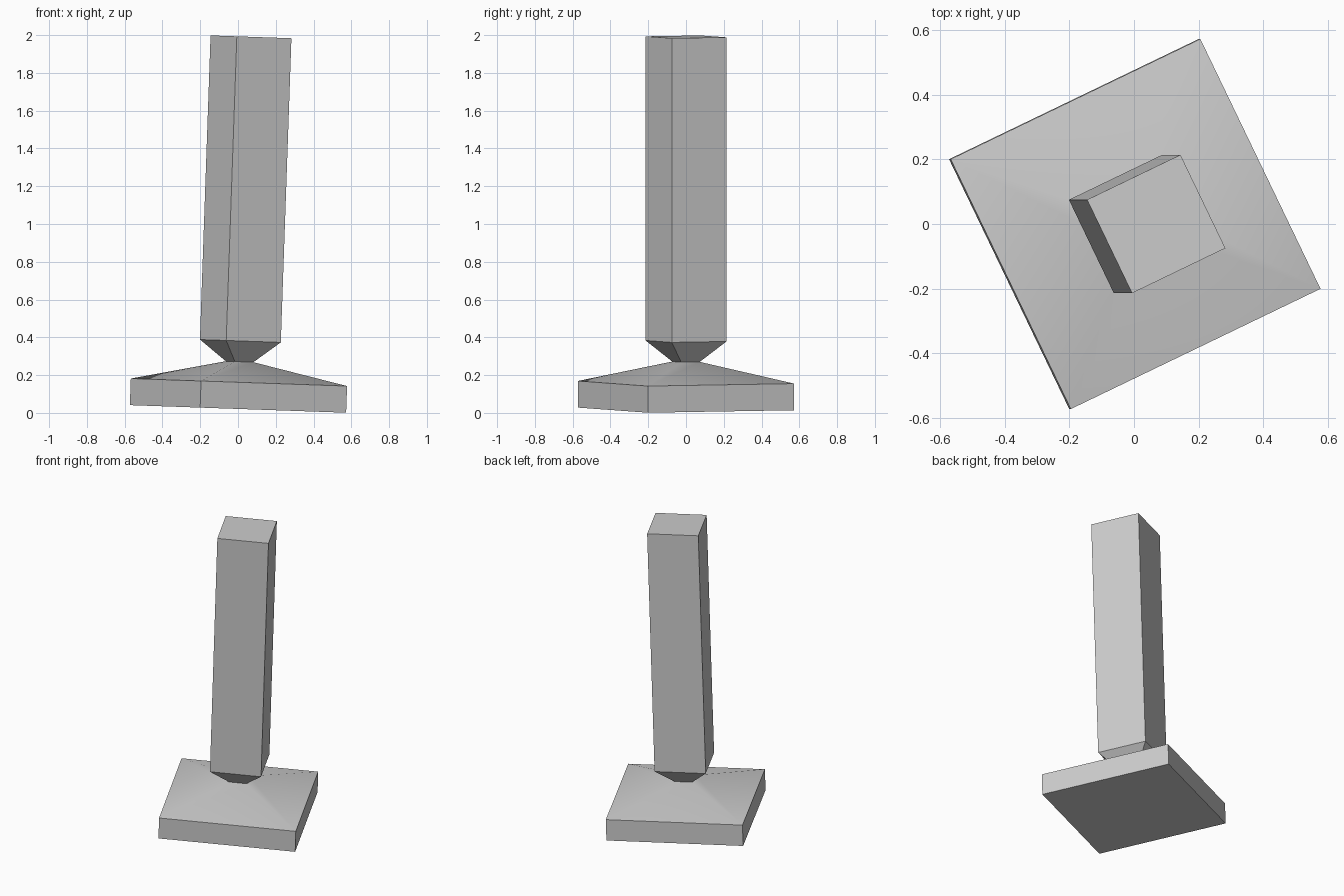
import bpy, bmesh, math
from mathutils import Matrix

cube = bpy.data.objects.get("Cube")
if cube:
    bpy.data.objects.remove(cube, do_unlink=True)

grey = bpy.data.materials.new("plain_grey")
grey.use_nodes = True
colour = (0.6, 0.6, 0.6, 1.0)
grey.diffuse_color = colour
grey.node_tree.nodes["Principled BSDF"].inputs["Base Color"].default_value = colour

# The whole post leans slightly towards +x and is turned about its axis
pose = (Matrix.Translation((0, 0, 0.021))
        @ Matrix.Rotation(math.radians(2.0), 4, 'Y')
        @ Matrix.Rotation(math.radians(-19.3), 4, 'Z'))


def square_loft(name, sections):
    """Skin square rings given as (corner radius, height), capped at both ends."""
    bm = bmesh.new()
    rings = []
    for radius, height in sections:
        rings.append([bm.verts.new((radius * math.cos(i * math.pi / 2),
                                    radius * math.sin(i * math.pi / 2), height))
                      for i in range(4)])
    for low, high in zip(rings, rings[1:]):
        for i in range(4):
            j = (i + 1) % 4
            bm.faces.new((low[i], low[j], high[j], high[i]))
    bm.faces.new(rings[0][::-1])
    bm.faces.new(rings[-1])
    mesh = bpy.data.meshes.new(name)
    bm.to_mesh(mesh)
    bm.free()
    mesh.materials.append(grey)
    obj = bpy.data.objects.new(name, mesh)
    bpy.context.collection.objects.link(obj)
    obj.matrix_world = pose
    bpy.ops.object.select_all(action='DESELECT')
    obj.select_set(True)
    bpy.context.view_layer.objects.active = obj
    bpy.ops.object.shade_smooth_by_angle(angle=math.radians(30))
    return obj


# Square plinth with a shallow pyramid top
square_loft("base", [(0.607, 0), (0.607, 0.141), (0.077, 0.25)])

# Tapered neck widening into the tall square shaft
square_loft("column", [(0.077, 0.25), (0.227, 0.36), (0.227, 1.971)])
